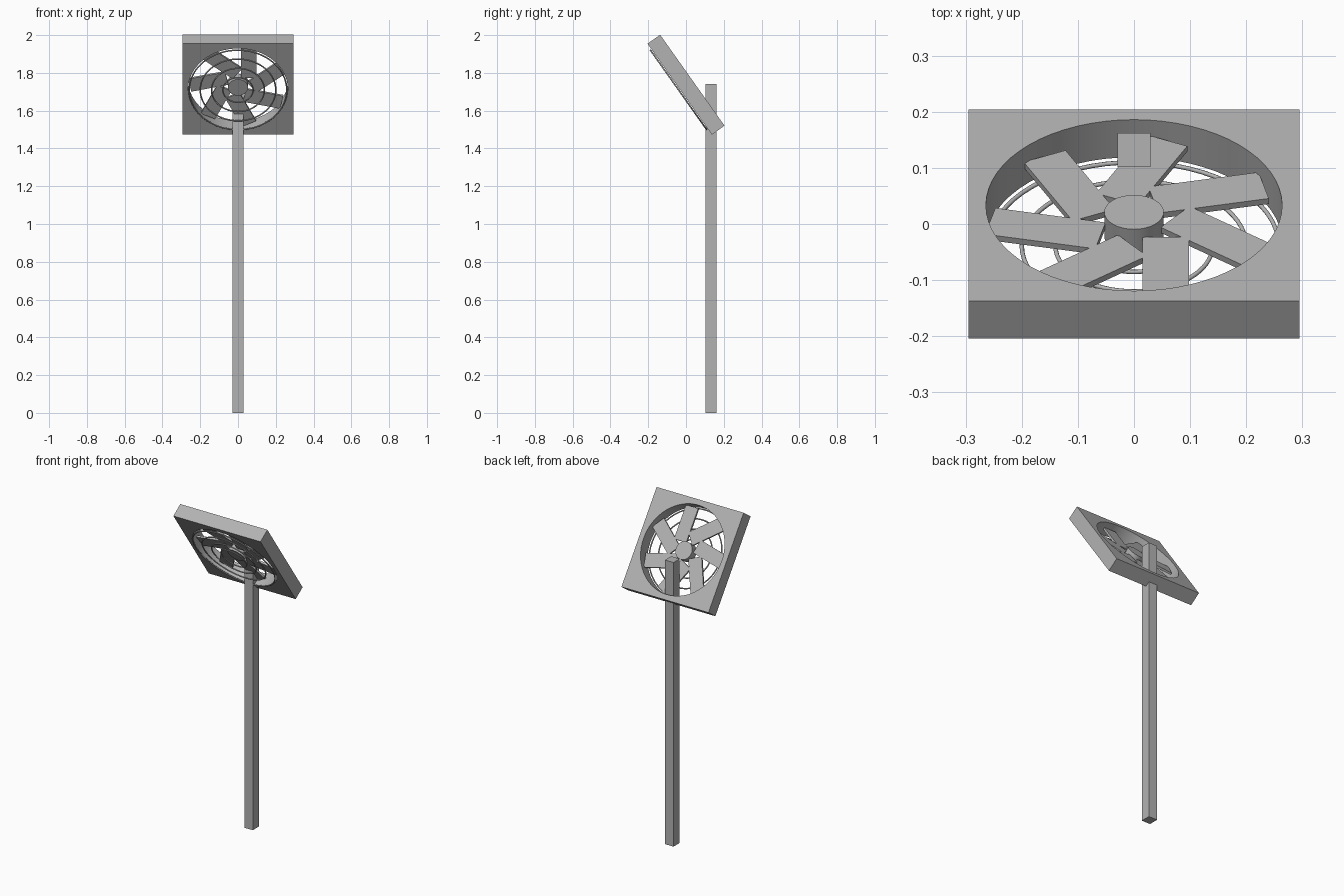
import bpy, bmesh
from math import cos, sin, pi, radians
from mathutils import Matrix

cube = bpy.data.objects.get("Cube")
if cube:
    bpy.data.objects.remove(cube, do_unlink=True)

grey = bpy.data.materials.new("light_grey")
grey.use_nodes = True
COLOUR = (0.45, 0.45, 0.45, 1)
grey.diffuse_color = COLOUR
grey.node_tree.nodes["Principled BSDF"].inputs["Base Color"].default_value = COLOUR

# Tilted fan space: local z is the fan axis, pointing back and up
TILT = Matrix.Translation((0, 0, 1.7375)) @ Matrix.Rotation(radians(-54.7), 4, 'X')
HALF, DEPTH, HOLE = 0.295, 0.041, 0.264


def finish(name, bm, matrix=TILT, smooth=False):
    bmesh.ops.recalc_face_normals(bm, faces=bm.faces)
    mesh = bpy.data.meshes.new(name)
    bm.to_mesh(mesh)
    bm.free()
    mesh.materials.append(grey)
    obj = bpy.data.objects.new(name, mesh)
    obj.matrix_world = matrix
    bpy.context.collection.objects.link(obj)
    if smooth:
        bpy.ops.object.select_all(action='DESELECT')
        obj.select_set(True)
        bpy.context.view_layer.objects.active = obj
        bpy.ops.object.shade_smooth_by_angle(angle=radians(30))
    return obj


def box(name, low, high, matrix):
    bm = bmesh.new()
    size = [h - l for l, h in zip(low, high)]
    mid = [(h + l) / 2 for l, h in zip(low, high)]
    bmesh.ops.create_cube(bm, size=1,
                          matrix=Matrix.Translation(mid) @ Matrix.Diagonal((*size, 1)))
    return finish(name, bm, matrix)


# Post
box("post", (-0.029, 0.102, 0), (0.029, 0.162, 1.74), Matrix())

# Square housing with a round opening: loops of verts bridged into a closed shell
bm = bmesh.new()
N = 64
loops = []
for is_square, z in ((True, -DEPTH), (True, DEPTH), (False, DEPTH), (False, -DEPTH)):
    loop = []
    for i in range(N):
        c, s = cos(2 * pi * i / N), sin(2 * pi * i / N)
        r = HALF / max(abs(c), abs(s)) if is_square else HOLE
        loop.append(bm.verts.new((r * c, r * s, z)))
    loops.append(loop)
for a, b in zip(loops, loops[1:] + loops[:1]):
    for i in range(N):
        j = (i + 1) % N
        bm.faces.new((a[i], a[j], b[j], b[i]))
finish("fan_housing", bm, smooth=True)

# Hub
bm = bmesh.new()
bmesh.ops.create_cone(bm, cap_ends=True, segments=32, radius1=0.053, radius2=0.053, depth=0.052)
finish("fan_hub", bm, smooth=True)

# Seven flat blades, each set off to one side of its radius
for k in range(7):
    turn = Matrix.Rotation(-pi / 2 + 2 * pi * k / 7, 4, 'Z')
    box(f"fan_blade_{k + 1}", (0.0485, 0.015, -0.006), (0.25, 0.098, 0.006), TILT @ turn)

# Guard rings on the front of the housing
for k, radius in enumerate((0.08, 0.14, 0.2, 0.258)):
    bpy.ops.mesh.primitive_torus_add(major_segments=64, minor_segments=8,
                                     major_radius=radius, minor_radius=0.004)
    ring = bpy.context.object
    ring.name = f"guard_ring_{k + 1}"
    ring.data.materials.append(grey)
    ring.matrix_world = TILT @ Matrix.Translation((0, 0, -0.048))
    bpy.ops.object.shade_smooth_by_angle(angle=radians(50))
